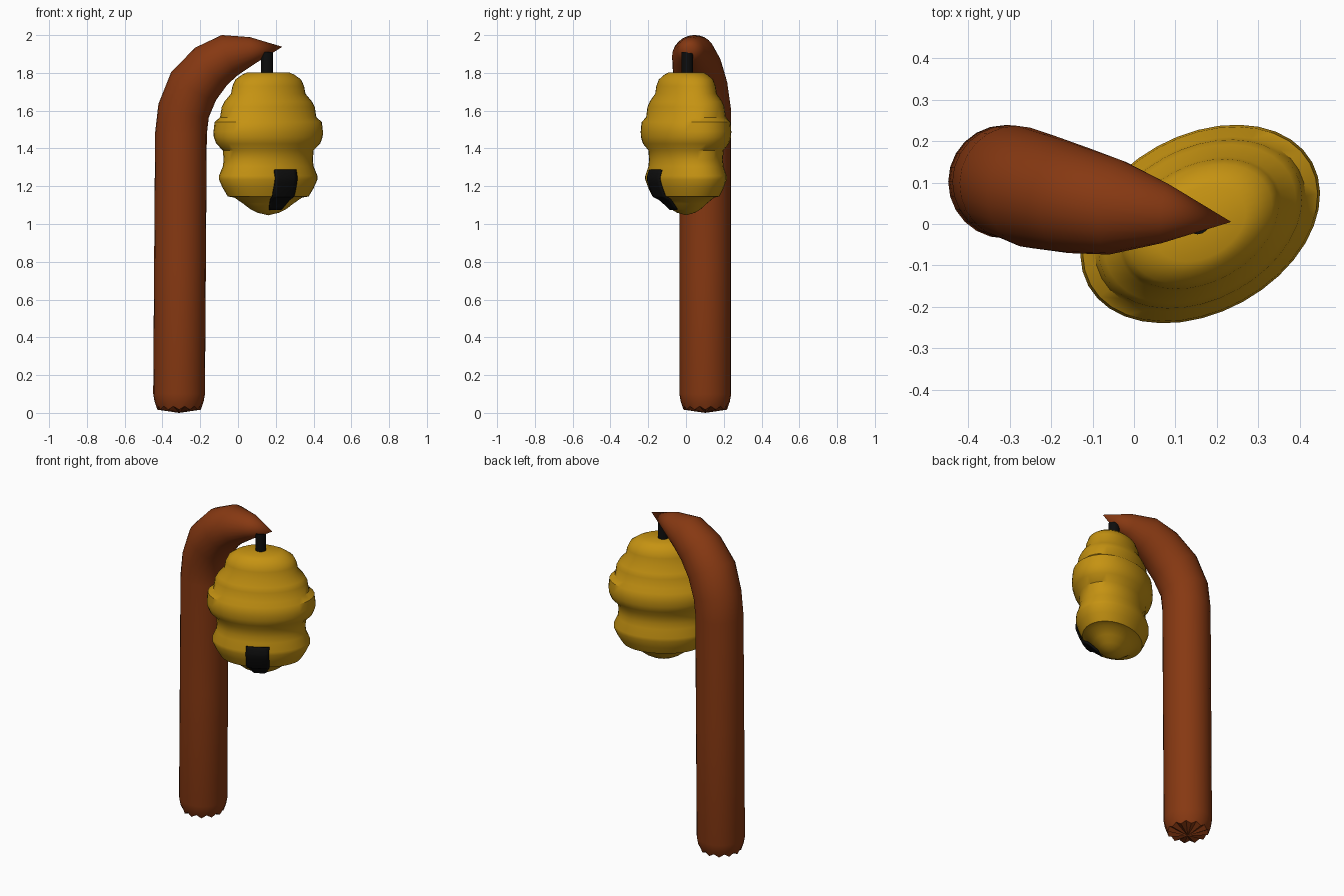
import bpy, bmesh
from math import sin, cos, pi, sqrt, radians
from mathutils import Vector, Matrix

if "Cube" in bpy.data.objects:
    bpy.data.objects.remove(bpy.data.objects["Cube"])


def material(name, color):
    m = bpy.data.materials.new(name)
    m.use_nodes = True
    m.diffuse_color = (*color, 1)
    m.node_tree.nodes["Principled BSDF"].inputs["Base Color"].default_value = (*color, 1)
    return m


WOOD = material("brown wood", (0.24, 0.04, 0.006))
HONEY = material("honey yellow", (0.56, 0.29, 0.006))
BLACK = material("black", (0.004, 0.004, 0.004))


def finish(name, bm, mat, angle=40):
    bmesh.ops.recalc_face_normals(bm, faces=bm.faces)
    me = bpy.data.meshes.new(name)
    bm.to_mesh(me)
    bm.free()
    me.materials.append(mat)
    ob = bpy.data.objects.new(name, me)
    bpy.context.collection.objects.link(ob)
    bpy.ops.object.select_all(action="DESELECT")
    ob.select_set(True)
    bpy.context.view_layer.objects.active = ob
    bpy.ops.object.shade_smooth_by_angle(angle=radians(angle))
    return ob


def bridge(bm, a, b):
    n = len(a)
    for i in range(n):
        bm.faces.new((a[i], a[(i + 1) % n], b[(i + 1) % n], b[i]))


def fan(bm, ring, point):
    tip = bm.verts.new(point)
    for i in range(len(ring)):
        bm.faces.new((ring[i], ring[(i + 1) % len(ring)], tip))


# Hooked staff: path points with radius, swept as a round tube
SIDES = 24
path = [(-.312, .102, .035, .115), (-.312, .102, .06, .13), (-.312, .102, .1, .137),
        (-.307, .102, .8, .137), (-.302, .102, 1.48, .137), (-.288, .1, 1.6, .138),
        (-.235, .08, 1.73, .14), (-.142, .058, 1.835, .13), (-.045, .04, 1.893, .115),
        (.075, .025, 1.918, .072)]
tip = Vector((.235, .005, 1.938))
points = [Vector(p[:3]) for p in path] + [tip]
bm = bmesh.new()
rings = []
for i, p in enumerate(path):
    t = (points[i + 1] - points[max(i - 1, 0)]).normalized()
    side = Vector((0, 1, 0))
    side = (side - t * side.dot(t)).normalized()
    up = t.cross(side)
    rings.append([bm.verts.new(points[i] + p[3] * (cos(a) * side + sin(a) * up))
                  for a in (2 * pi * k / SIDES for k in range(SIDES))])
for a, b in zip(rings, rings[1:]):
    bridge(bm, a, b)
fan(bm, rings[-1], tip)
# notched bottom end
for v in rings[0][::2]:
    v.co.z -= .018
fan(bm, rings[0], (-.312, .102, 0))
finish("staff", bm, WOOD)

# Oval hive: stepped profile (relative radius, height), turned and flattened
HALF_WIDE, HALF_DEEP = .309, .2145
place = Matrix.Translation((.16, 0, 0)) @ Matrix.Rotation(radians(28.9), 4, "Z")
profile = [(.2, 1.06), (.32, 1.077), (.46, 1.108), (.62, 1.14), (.74, 1.146), (.83, 1.19),
           (.9, 1.235), (.9, 1.255), (.83, 1.305), (.815, 1.34), (.83, 1.39), (.95, 1.425),
           (.995, 1.46), (1, 1.49), (.98, 1.54), (.88, 1.565), (.85, 1.62), (.8, 1.648),
           (.68, 1.69), (.655, 1.73), (.6, 1.765), (.48, 1.79), (.38, 1.803)]
bm = bmesh.new()
N = 36
rings = [[bm.verts.new(place @ Vector((HALF_WIDE * r * cos(2 * pi * k / N),
                                       HALF_DEEP * r * sin(2 * pi * k / N), z)))
          for k in range(N)] for r, z in profile]
for a, b in zip(rings, rings[1:]):
    bridge(bm, a, b)
fan(bm, rings[0], place @ Vector((0, 0, 1.046)))
fan(bm, rings[-1], place @ Vector((0, 0, 1.803)))
finish("hive", bm, HONEY)


def hive_radius(z):
    for (r0, z0), (r1, z1) in zip(profile, profile[1:]):
        if z0 <= z <= z1:
            return r0 + (r1 - r0) * (z - z0) / (z1 - z0)
    return 0


# Entrance: thin black patch that follows the hive surface
bm = bmesh.new()
rows, cols = 12, 6
grid = []
for j in range(rows + 1):
    z = 1.08 + .21 * j / rows
    half = min(.066, .036 + .4 * (z - 1.08))
    r = hive_radius(z)
    row = []
    for i in range(cols + 1):
        u = half * (2 * i / cols - 1)
        v = HALF_DEEP * r * sqrt(max(0, 1 - (u / (HALF_WIDE * r)) ** 2)) + .007
        row.append(bm.verts.new(place @ Vector((u, -v, z - .004))))
    grid.append(row)
for a, b in zip(grid, grid[1:]):
    for i in range(cols):
        bm.faces.new((a[i], a[i + 1], b[i + 1], b[i]))
entrance = finish("entrance", bm, BLACK)
solid = entrance.modifiers.new("thickness", "SOLIDIFY")
solid.thickness = .009
solid.offset = 0

# Hanging cord between hook and hive
bm = bmesh.new()
bmesh.ops.create_cone(bm, cap_ends=True, segments=16, radius1=.031, radius2=.031, depth=.15,
                      matrix=Matrix.Translation((.153, .006, 1.835)))
finish("cord", bm, BLACK)
